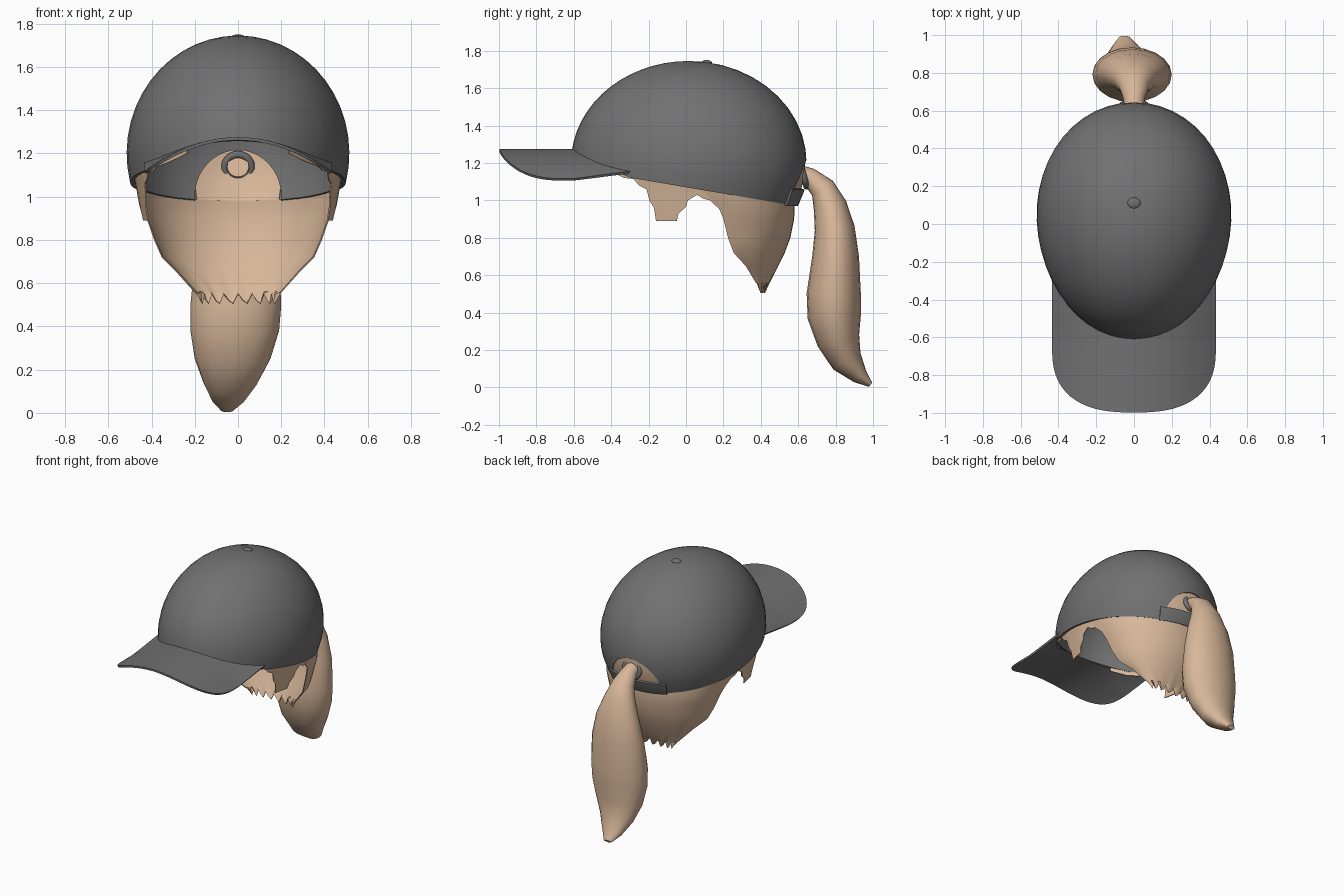
import bpy, bmesh, math
from mathutils import Vector

if "Cube" in bpy.data.objects:
    bpy.data.objects.remove(bpy.data.objects["Cube"])


def material(name, rgb):
    m = bpy.data.materials.new(name)
    m.diffuse_color = (*rgb, 1)
    m.use_nodes = True
    m.node_tree.nodes["Principled BSDF"].inputs["Base Color"].default_value = m.diffuse_color
    return m


GREY = material("cap_grey", (0.165, 0.165, 0.165))
TAN = material("hair_tan", (0.68, 0.47, 0.32))


def activate(ob):
    bpy.ops.object.select_all(action='DESELECT')
    ob.select_set(True)
    bpy.context.view_layer.objects.active = ob


def smooth(ob, angle=40):
    activate(ob)
    bpy.ops.object.shade_smooth_by_angle(angle=math.radians(angle))


def grid(name, rows, mat, thick=0, offset=0, closed=False, caps=False):
    """Skin a list of equal-length point rows; optionally thicken it."""
    bm = bmesh.new()
    vs = [[bm.verts.new(p) for p in r] for r in rows]
    n = len(rows[0])
    for a, b in zip(vs, vs[1:]):
        for j in range(n if closed else n - 1):
            k = (j + 1) % n
            bm.faces.new((a[j], a[k], b[k], b[j]))
    if caps:
        bm.faces.new(vs[0][::-1])
        bm.faces.new(vs[-1])
    bmesh.ops.remove_doubles(bm, verts=bm.verts, dist=0.0004)
    me = bpy.data.meshes.new(name)
    bm.to_mesh(me)
    bm.free()
    me.materials.append(mat)
    ob = bpy.data.objects.new(name, me)
    bpy.context.collection.objects.link(ob)
    activate(ob)
    if thick:
        mod = ob.modifiers.new("thickness", 'SOLIDIFY')
        mod.thickness, mod.offset = thick, offset
        bpy.ops.object.modifier_apply(modifier=mod.name)
    smooth(ob)
    return ob


# Shared head shape: egg-like ellipsoid
CY, CZ, RX, RY, RZ = 0.015, 1.2, 0.515, 0.63, 0.545


def egg(th, ph, s=1.0):
    c = math.cos(ph) * s
    return Vector((RX * math.cos(th) * c * (1 + 0.05 * math.sin(th)),
                   CY + RY * math.sin(th) * c, CZ + RZ * math.sin(ph) * s))


def rim(y):
    return 1.07 - 0.17 * y + max(0, -0.3 - y) * 0.28


def rim_phi(th):
    ph = 0
    for _ in range(8):
        ph = math.asin((rim(egg(th, ph).y) - CZ) / RZ)
    return ph


# Cap crown with arched rear opening
N, M = 48, 14
ths = [2 * math.pi * j / N for j in range(N)]
starts = [rim_phi(t) for t in ths]
rows = [[egg(t, p + (math.pi / 2 - p) * i / M) for t, p in zip(ths, starts)]
        for i in range(M + 1)]
crown = grid("cap_crown", rows, GREY, 0.02, -1, closed=True)
bpy.ops.mesh.primitive_cylinder_add(vertices=40, radius=1, depth=0.5,
                                    location=(0, 0.65, 1.0),
                                    rotation=(math.pi / 2, 0, 0))
cutter = bpy.context.object
cutter.scale = (0.2, 0.215, 1)
cutter.hide_render = True
bpy.context.view_layer.update()
activate(crown)
mod = crown.modifiers.new("opening", 'BOOLEAN')
mod.operation, mod.solver, mod.object = 'DIFFERENCE', 'EXACT', cutter
bpy.ops.object.modifier_apply(modifier=mod.name)
bpy.data.objects.remove(cutter)
smooth(crown)

# Button on top
bpy.ops.mesh.primitive_uv_sphere_add(segments=20, ring_count=10, radius=1,
                                     location=(0, 0.11, 1.735))
button = bpy.context.object
button.name = "cap_button"
button.scale = (0.035, 0.03, 0.015)
button.data.materials.append(GREY)
smooth(button)

# Curved brim
rows = []
for i in range(9):
    row = []
    for j in range(33):
        s = math.sin(math.pi / 2 * (j / 16 - 1))
        x = 0.43 * s
        y0 = CY - 0.615 * math.sqrt(1 - (x / 0.5) ** 2)
        y1 = -0.65 - 0.348 * max(0, 1 - abs(s) ** 2.6) ** (1 / 2.6)
        y = y0 + (y1 - y0) * i / 8
        z = 1.268 - 0.157 * s * s + max(0, y + 0.6) * 0.13 * s * s
        row.append((x, y, z))
    rows.append(row)
grid("cap_brim", rows, GREY, 0.014)


def rear_patch(name, mat, half, z0, z1, s, thick):
    """Plate following the back of the head."""
    rows = []
    for i in range(9):
        ph = math.asin((z0 + (z1 - z0) * i / 8 - CZ) / RZ)
        rows.append([egg(math.pi / 2 + half * (1 - j / 8), ph, 1) for j in range(17)])
    rows = [[(p.x * s, CY + (p.y - CY) * s, p.z) for p in r] for r in rows]
    return grid(name, rows, mat, thick)


rear_patch("cap_strap", GREY, 0.46, 0.972, 1.06, 1.005, 0.014)
rear_patch("hair_in_opening", TAN, 0.40, 0.98, 1.225, 0.983, 0.004)

# Hair at the nape: z, half width, front y, back y
nape = [(1.06, .475, .09, .578), (.95, .44, .18, .578), (.9, .42, .20, .575),
        (.8, .385, .225, .555), (.72, .35, .255, .525), (.65, .28, .32, .49),
        (.56, .2, .375, .445), (.52, .17, .395, .42)]
rows = []
for k, (z, w, yf, yb) in enumerate(nape):
    row = []
    for j in range(25):
        u = (j / 12 - 1) * math.pi / 2
        y = yf + (yb - yf) * math.cos(u)
        zz = min(z, rim(y) + 0.01)
        if k == len(nape) - 1:          # ragged lower edge
            zz += (0.03, 0.0, -0.015)[j % 3]
        row.append((w * math.sin(u), y, zz))
    rows.append(row)
grid("nape_hair", rows, TAN, 0.006)


# Ragged side locks: y, bottom z
def side_x(y, z):
    z = max(z, (z + 1.05) / 2)
    c = math.sqrt(1 - ((z - CZ) / RZ) ** 2)
    s = (y - CY) / (RY * c)
    return 0.945 * RX * c * math.sqrt(max(0, 1 - s * s)) * (1 + 0.05 * s)


locks = [(-.53, 1.20), (-.45, 1.16), (-.37, 1.14), (-.33, 1.12), (-.28, 1.115),
         (-.25, 1.08), (-.21, 1.06), (-.195, 1.0), (-.17, .96), (-.16, .89),
         (-.05, .89), (-.04, .93), (0, .965), (.01, 1.0), (.06, 1.03),
         (.09, 1.01), (.13, 1.0), (.16, .97)]
for side, label in ((-1, "left"), (1, "right")):
    rows = []
    for i in range(5):
        row = []
        for y, zb in locks:
            z = zb + (rim(y) + 0.02 - zb) * i / 4
            row.append((side * side_x(y, z), y, z))
        rows.append(row)
    grid("side_lock_" + label, rows, TAN, 0.006)

# Ponytail: x, y, z centre, half width, half depth
tail = [(0, .60, 1.14, .05, .05), (0, .66, 1.125, .055, .05),
        (0, .73, 1.065, .08, .068), (0, .77, .97, .115, .09),
        (0, .795, .85, .16, .107), (-.005, .80, .7, .195, .125),
        (-.01, .79, .5, .21, .145), (-.015, .793, .38, .205, .143),
        (-.025, .815, .25, .175, .115), (-.035, .86, .14, .125, .085),
        (-.045, .93, .06, .075, .045), (-.05, .987, .014, .03, .014)]
rows = []
for i, (x, y, z, w, d) in enumerate(tail):
    a, b = tail[max(0, i - 1)], tail[min(len(tail) - 1, i + 1)]
    t = Vector((0, b[1] - a[1], b[2] - a[2])).normalized()
    n = Vector((0, t.z, -t.y))
    rows.append([Vector((x + w * math.cos(q), y, z)) + n * d * math.sin(q)
                 for q in (2 * math.pi * j / 20 for j in range(20))])
grid("ponytail", rows, TAN, closed=True, caps=True)

# Hair tie
bpy.ops.mesh.primitive_torus_add(major_segments=32, minor_segments=10,
                                 major_radius=0.062, minor_radius=0.017,
                                 location=(0, 0.628, 1.135),
                                 rotation=(math.radians(105), 0, 0))
tie = bpy.context.object
tie.name = "hair_tie"
tie.data.materials.append(GREY)
smooth(tie)
